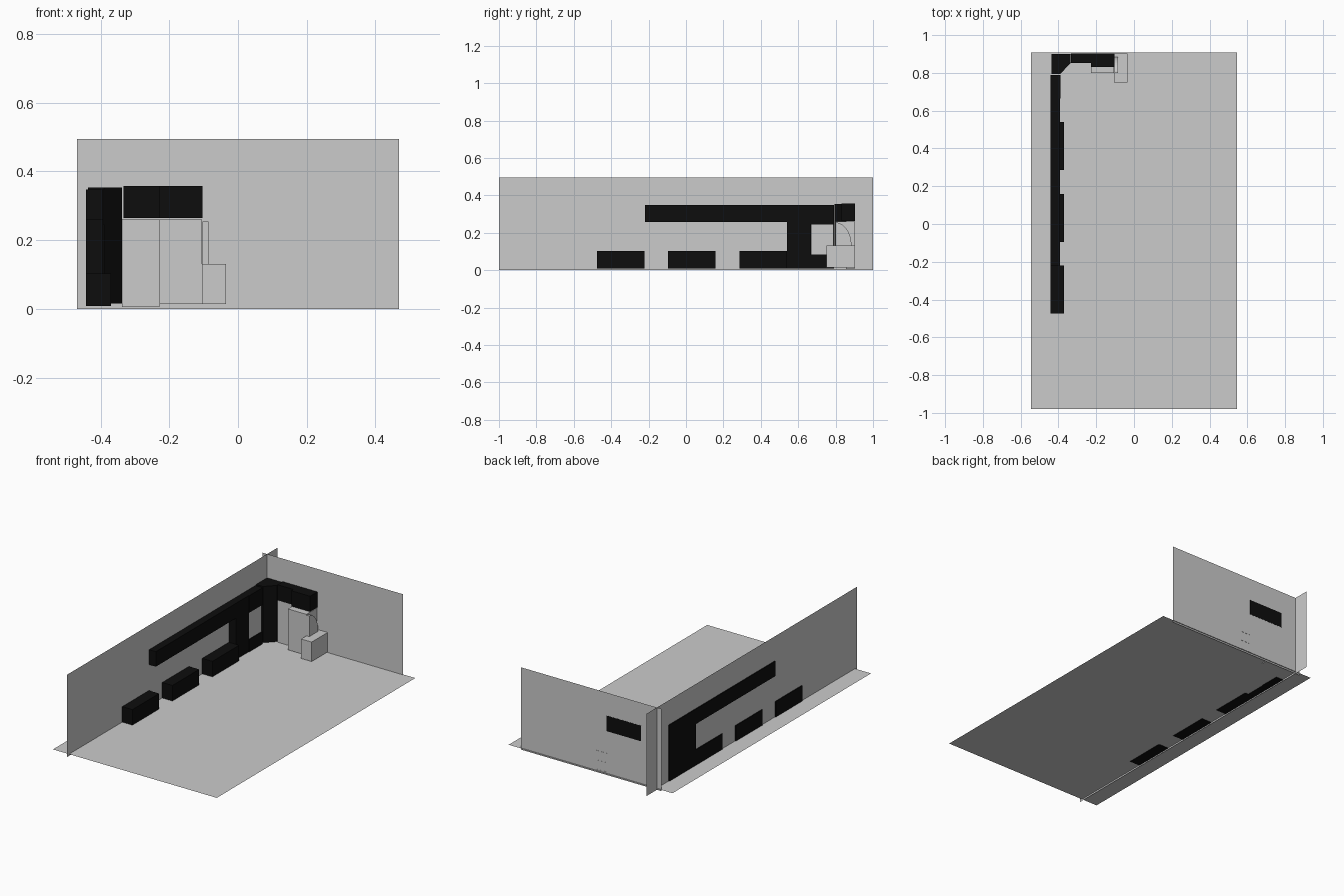
import bpy, bmesh, math

if "Cube" in bpy.data.objects:
    bpy.data.objects.remove(bpy.data.objects["Cube"])

black = bpy.data.materials.new("black_cabinet")
black.diffuse_color = (0.004, 0.004, 0.004, 1)
black.use_nodes = True
black.node_tree.nodes["Principled BSDF"].inputs["Base Color"].default_value = black.diffuse_color


def finish(name, bm, mat=None):
    bmesh.ops.recalc_face_normals(bm, faces=bm.faces)
    me = bpy.data.meshes.new(name)
    bm.to_mesh(me)
    bm.free()
    ob = bpy.data.objects.new(name, me)
    bpy.context.collection.objects.link(ob)
    if mat:
        me.materials.append(mat)
    return ob


def box(name, x, y, z, mat=None):
    bm = bmesh.new()
    bmesh.ops.create_cube(bm, size=1)
    for v in bm.verts:
        for i, (a, b) in enumerate((x, y, z)):
            v.co[i] = a if v.co[i] < 0 else b
    return finish(name, bm, mat)


def sheet(name, pts):
    bm = bmesh.new()
    bm.faces.new([bm.verts.new(p) for p in pts])
    return finish(name, bm)


def prism(name, pts, offset, mat=None):
    bm = bmesh.new()
    f = bm.faces.new([bm.verts.new(p) for p in pts])
    r = bmesh.ops.extrude_face_region(bm, geom=[f])
    bmesh.ops.translate(bm, vec=offset,
                        verts=[g for g in r["geom"] if isinstance(g, bmesh.types.BMVert)])
    return finish(name, bm, mat)


# Room: floor and two crossing wall sheets
FZ, WX, WY, H = 0.01, -0.438, 0.902, 0.495
sheet("floor", [(-0.545, -0.98, FZ), (0.545, -0.98, FZ), (0.545, 0.907, FZ), (-0.545, 0.907, FZ)])
sheet("left_wall", [(WX, -1, 0), (WX, 1, 0), (WX, 1, H), (WX, -1, H)])
sheet("back_wall", [(-0.468, WY, 0), (0.468, WY, 0), (0.468, WY, H), (-0.468, WY, H)])

# Left wall: low cabinets and long upper cabinet
BX = -0.443
for i, y in enumerate((-0.475, -0.095, 0.285)):
    box(f"low_cabinet_{i + 1}", (BX, -0.37), (y, y + 0.254), (0.008, 0.103), black)
box("long_upper_cabinet", (BX, -0.393), (-0.22, 0.54), (0.258, 0.348), black)

# Tall cabinet and the niche unit beside it
box("tall_cabinet", (BX, -0.393), (0.54, 0.665), (0.008, 0.348), black)
box("niche_base", (BX, -0.39), (0.665, 0.79), (0.008, 0.085), black)
box("niche_top", (BX, -0.39), (0.665, 0.79), (0.245, 0.348), black)
box("niche_back", (BX, -0.436), (0.665, 0.79), (0.085, 0.245), black)
for i, (a, b) in enumerate(((0.085, 0.163), (0.163, 0.245))):
    box(f"oven_{i + 1}", (-0.436, -0.394), (0.667, 0.788), (a, b))

# Corner cabinet with a diagonal front
prism("corner_cabinet", [(-0.437, 0.795, 0.015), (-0.39, 0.795, 0.015), (-0.337, 0.85, 0.015),
                         (-0.337, 0.9, 0.015), (-0.437, 0.9, 0.015)], (0, 0, 0.338), black)

# Back wall: upper cabinets over the tall appliances
box("back_upper_cabinet_1", (-0.333, -0.228), (0.852, 0.903), (0.264, 0.357), black)
box("back_upper_cabinet_2", (-0.228, -0.103), (0.832, 0.903), (0.264, 0.357), black)
box("recessed_panel", (-0.337, -0.228), (0.855, 0.9), (0.006, 0.262))
box("tall_appliance", (-0.228, -0.105), (0.8, 0.9), (0.014, 0.26))

# Curved side panel
arc = [(-0.103, 0.8 + 0.085 * math.sin(t), 0.13 + 0.125 * math.cos(t))
       for t in (math.pi / 2 * k / 12 for k in range(13))]
prism("curved_side_panel", [(-0.103, 0.8, 0.13)] + arc, (0.017, 0, 0))

# Small end unit: door, sides and shelves, open at the back
box("end_unit_door", (-0.105, -0.035), (0.75, 0.755), (0.014, 0.131))
for n, x in (("left", -0.105), ("right", -0.039)):
    box(f"end_unit_{n}_side", (x, x + 0.004), (0.755, 0.903), (0.014, 0.131))
for i, z in enumerate((0.014, 0.07, 0.127)):
    box(f"end_unit_shelf_{i + 1}", (-0.101, -0.039), (0.755, 0.903), (z, z + 0.004))
